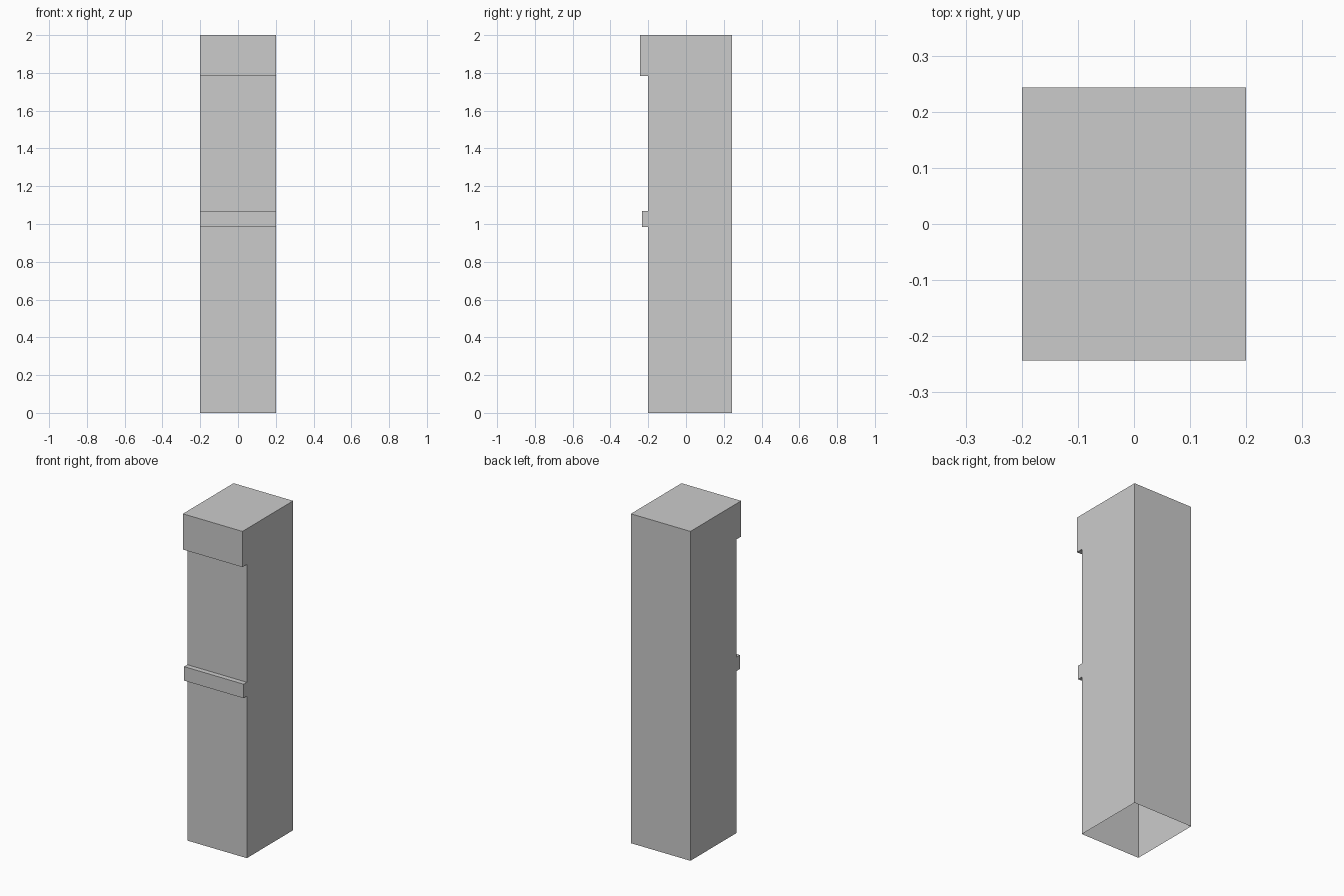
import bpy
import bmesh

cube = bpy.data.objects.get("Cube")
if cube:
    bpy.data.objects.remove(cube, do_unlink=True)

# Plain grey
grey = bpy.data.materials.new("plain_grey")
grey.use_nodes = True
colour = (0.6, 0.6, 0.6, 1)
grey.diffuse_color = colour
grey.node_tree.nodes["Principled BSDF"].inputs["Base Color"].default_value = colour

HALF_WIDTH = 0.2
BACK, FRONT, BAND, CAP = 0.243, -0.201, -0.232, -0.243

# Side profile (y, z): back, cap overhang, mid band, open foot
profile = [
    (BACK, 0), (BACK, 2), (CAP, 2), (CAP, 1.783), (FRONT, 1.783),
    (FRONT, 1.068), (BAND, 1.068), (BAND, 0.983), (FRONT, 0.983), (FRONT, 0),
]

# Pillar shell: two side faces joined by strips, with no face underneath
bm = bmesh.new()
left, right = [[bm.verts.new((x, y, z)) for y, z in profile]
               for x in (HALF_WIDTH, -HALF_WIDTH)]
bm.faces.new(left)
bm.faces.new(right[::-1])
for i in range(len(profile) - 1):
    bm.faces.new((left[i + 1], left[i], right[i], right[i + 1]))
bmesh.ops.recalc_face_normals(bm, faces=bm.faces)

mesh = bpy.data.meshes.new("pillar")
bm.to_mesh(mesh)
bm.free()
mesh.materials.append(grey)
pillar = bpy.data.objects.new("pillar", mesh)
bpy.context.collection.objects.link(pillar)
